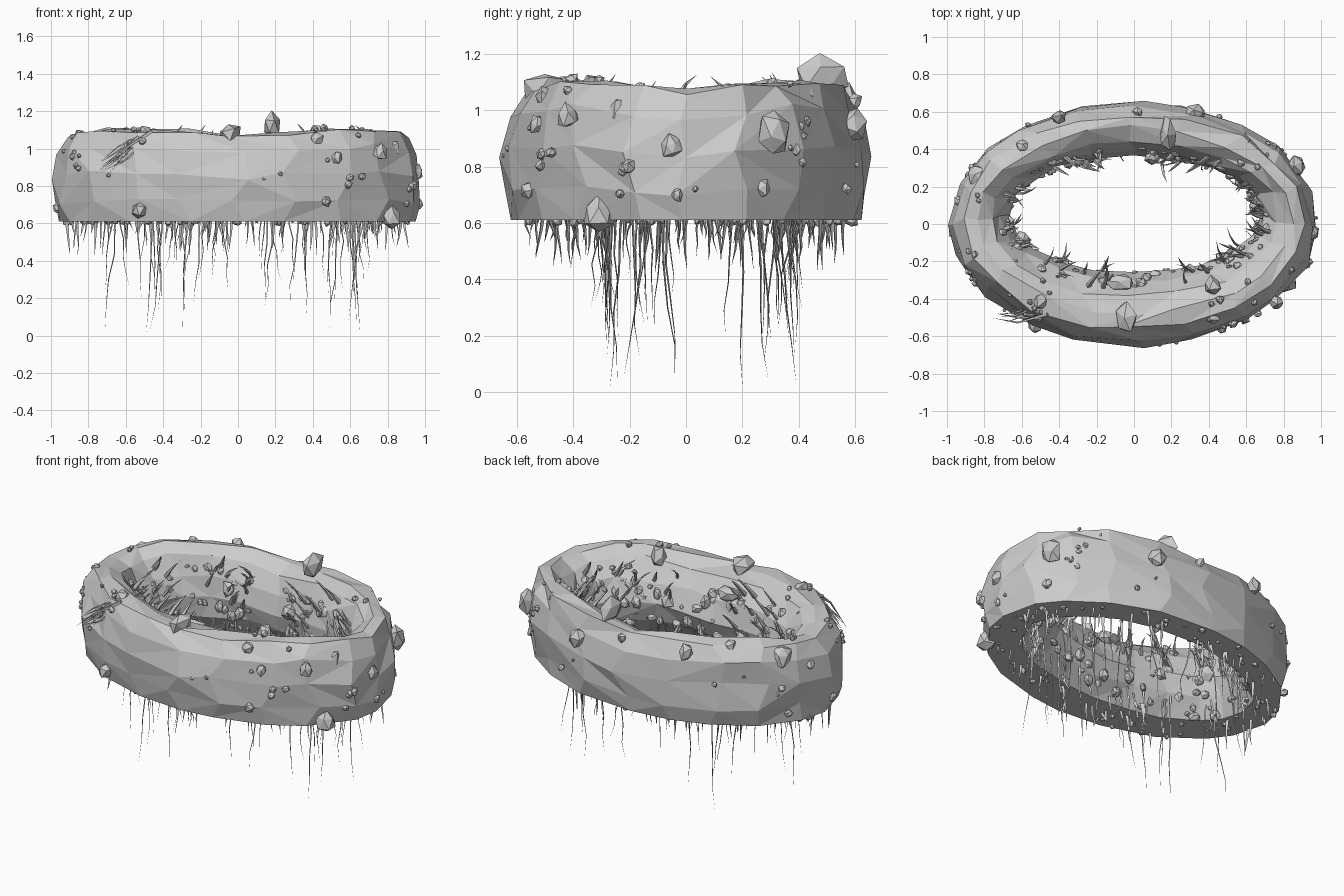
import bpy, bmesh, math, random
from mathutils import Vector, Matrix

random.seed(7)
uni = random.uniform
if "Cube" in bpy.data.objects:
    bpy.data.objects.remove(bpy.data.objects["Cube"])

stone = bpy.data.materials.new("grey stone")
stone.use_nodes = True
stone.diffuse_color = (0.6, 0.6, 0.6, 1)
stone.node_tree.nodes["Principled BSDF"].inputs["Base Color"].default_value = (0.6, 0.6, 0.6, 1)

# Ring cross-section: (fraction from outer to inner edge, height), undercut on the inside
PROFILE = [(0.08, 0.61), (0.02, 0.71), (0.0, 0.85), (0.07, 0.98), (0.22, 1.06), (0.45, 1.075),
           (0.68, 1.03), (0.88, 0.93), (1.0, 0.81), (0.92, 0.71), (0.68, 0.61)]


def ring_point(angle, u):
    """Point on the ring; u runs 0..1 along the cross-section."""
    k = min(u, 0.9999) * (len(PROFILE) - 1)
    i = int(k)
    (f0, z0), (f1, z1) = PROFILE[i], PROFILE[i + 1]
    f, z = f0 + (f1 - f0) * (k - i), z0 + (z1 - z0) * (k - i)
    c, s = math.cos(angle), math.sin(angle)
    z += max(0, z - 0.61) / 0.47 * (0.05 * abs(math.sin(2 * angle)) - 0.01)
    outer, inner = Vector((0.98 * c, 0.65 * s, z)), Vector((0.67 * c, 0.045 + 0.31 * s, z))
    return outer.lerp(inner, f)


def finish(name, bm):
    bmesh.ops.recalc_face_normals(bm, faces=bm.faces)
    mesh = bpy.data.meshes.new(name)
    bm.to_mesh(mesh)
    bm.free()
    mesh.materials.append(stone)
    obj = bpy.data.objects.new(name, mesh)
    bpy.context.collection.objects.link(obj)


def add_rock(bm, pos, size):
    """Faceted stone: hull of jittered points, size = half extents."""
    turn = Matrix.Rotation(uni(0, 6.28), 3, Vector((uni(-1, 1), uni(-1, 1), uni(-1, 1))))
    part = bmesh.new()
    bmesh.ops.create_icosphere(part, subdivisions=1, radius=1)
    verts = [bm.verts.new(Vector(pos) + Vector(a * b for a, b in zip(turn @ v.co * uni(0.72, 1.15), size)))
             for v in part.verts]
    part.free()
    hull = bmesh.ops.convex_hull(bm, input=verts)
    loose = [v for v in hull["geom_interior"] if isinstance(v, bmesh.types.BMVert)]
    bmesh.ops.delete(bm, geom=loose, context="VERTS")


def add_strand(bm, points, radius, sides=3, power=1.0):
    """Tapering strand along a path, closed to a point."""
    rings = []
    for i, p in enumerate(points[:-1]):
        d = (points[i + 1] - p).normalized()
        a = d.orthogonal().normalized()
        b = d.cross(a)
        r = radius * (1 - i / (len(points) - 1)) ** power
        rings.append([bm.verts.new(p + r * (math.cos(t) * a + math.sin(t) * b))
                      for t in (math.tau * k / sides for k in range(sides))])
    tip = bm.verts.new(points[-1])
    bm.faces.new(rings[0])
    for k in range(sides):
        n = (k + 1) % sides
        for lo, hi in zip(rings, rings[1:]):
            bm.faces.new((lo[k], lo[n], hi[n], hi[k]))
        bm.faces.new((rings[-1][k], rings[-1][n], tip))


# Faceted ring body with a flat underside
bm = bmesh.new()
SEG, ROWS = 20, len(PROFILE)
grid = []
for i in range(SEG):
    row = []
    for j in range(ROWS):
        edge = j in (0, ROWS - 1)
        p = ring_point(math.tau * (i + uni(-0.2, 0.2)) / SEG, j / (ROWS - 1))
        jit = 0.008 if edge else 0.015
        p += Vector((uni(-jit, jit), uni(-jit, jit), 0 if edge else uni(-jit, jit)))
        row.append(bm.verts.new(p))
    grid.append(row)
for i in range(SEG):
    a, b = grid[i], grid[(i + 1) % SEG]
    for j in range(ROWS):
        n = (j + 1) % ROWS
        quad = [a[j], b[j], b[n], a[n]]
        if random.random() < 0.5:
            quad = quad[1:] + quad[:1]
        bm.faces.new(quad[:3])
        bm.faces.new([quad[0], quad[2], quad[3]])
finish("rock_ring", bm)

# Large boulders set into the ring: x, y, z, radius
bm = bmesh.new()
for x, y, z, r in [
        (-0.53, -0.54, 0.67, 0.05), (0.82, -0.31, 0.63, 0.065), (0.42, -0.33, 1.07, 0.055),
        (0.96, -0.05, 0.87, 0.04), (0.76, -0.42, 0.98, 0.045), (0.86, 0.27, 0.72, 0.035),
        (0.33, 0.59, 0.95, 0.055), (-0.4, 0.57, 1.04, 0.05), (-0.84, 0.26, 1.02, 0.065),
        (0.82, -0.23, 1.0, 0.05), (0.82, -0.1, 1.02, 0.055), (-0.5, -0.41, 1.07, 0.055),
        (0.42, -0.5, 1.05, 0.04), (0.53, -0.53, 0.95, 0.032), (0.47, -0.56, 0.72, 0.03),
        (-0.93, 0.12, 0.94, 0.035), (-0.965, -0.05, 0.68, 0.03), (0.97, -0.03, 0.7, 0.022),
        (0.6, 0.42, 1.06, 0.04), (-0.6, 0.42, 1.08, 0.04), (0.02, 0.6, 1.03, 0.03),
        (0.66, 0.1, 0.85, 0.05), (-0.6, -0.08, 0.85, 0.05), (0.1, 0.36, 0.85, 0.05),
        (-0.3, 0.34, 0.9, 0.045), (0.3, -0.26, 0.85, 0.045), (0.93, -0.2, 0.8, 0.03)]:
    add_rock(bm, (x, y, z), (r, r, r * 1.15))
for pos, size in [((0.18, 0.48, 1.12), (0.05, 0.1, 0.075)), ((-0.04, -0.5, 1.07), (0.065, 0.09, 0.07)),
                  ((0.87, 0.31, 0.92), (0.055, 0.06, 0.09)), ((-0.08, -0.31, 0.98), (0.085, 0.05, 0.05))]:
    add_rock(bm, pos, size)
finish("boulders", bm)

# Small stones in clusters outside, dense rubble inside
bm = bmesh.new()
for _ in range(30):
    ang, u = uni(0, math.tau), uni(0.08, 0.6)
    for _ in range(random.choice((1, 1, 2, 3))):
        r = uni(0.01, 0.026)
        add_rock(bm, ring_point(ang + uni(-0.06, 0.06), u + uni(-0.04, 0.04)), (r, r, r))
finish("outer_pebbles", bm)
bm = bmesh.new()
for _ in range(190):
    r = uni(0.014, 0.038)
    add_rock(bm, ring_point(uni(0, math.tau), uni(0.64, 0.99)), (r, r * uni(0.6, 1.1), r * uni(0.7, 1.4)))
finish("inner_rubble", bm)
bm = bmesh.new()
for _ in range(50):
    ang, r = uni(0, math.tau), uni(0.01, 0.024)
    p = ring_point(ang, 0).lerp(ring_point(ang, 1), uni(0.05, 0.95))
    add_rock(bm, p, (r, r, r * 1.2))
finish("underside_stones", bm)

# Curved blades in tufts on the inner slope
bm = bmesh.new()
for ang in (0.1, 0.45, 1.0, 1.25, 1.9, 2.15, 2.8, 3.3, 3.6, 4.0, 4.4, 5.2, 5.6, 6.0):
    for _ in range(random.choice((4, 5, 7))):
        base = ring_point(ang + uni(-0.12, 0.12), uni(0.64, 0.82))
        inward = Vector((-base.x, 0.05 - base.y, 0)).normalized()
        side = Vector((-inward.y, inward.x, 0)) * uni(-0.8, 0.8)
        size = uni(0.08, 0.17)
        pts = [base + size * (t * 0.65 * inward + t * t * side * 0.7 + Vector((0, 0, t - 0.2 * t * t)))
               for t in (0, 0.35, 0.7, 1)]
        add_strand(bm, pts, uni(0.008, 0.016), 4, 0.7)
finish("grass_blades", bm)

# Bundle of dry twigs on the front shoulder
bm = bmesh.new()
for _ in range(14):
    start = Vector((-0.74, -0.5, 0.88)) + Vector((uni(-0.02, 0.1), uni(-0.03, 0.03), uni(-0.02, 0.06)))
    end = Vector((-0.48, -0.43, 1.08)) + Vector((uni(-0.1, 0.04), uni(-0.06, 0.02), uni(-0.05, 0.02)))
    mid = start.lerp(end, 0.5) + Vector((uni(-0.02, 0.02), uni(-0.04, 0), uni(-0.02, 0.02)))
    add_strand(bm, [end, mid, start], uni(0.008, 0.013), 4)
finish("twig_bundle", bm)


def add_root(bm, base, depth, radius, drift, wobble, steps):
    """Hanging root: drift leans it sideways, wobble kinks it."""
    lean = Vector((uni(-drift, drift), uni(-drift, drift), depth - base.z))
    pts = [base]
    for k in range(1, steps + 1):
        pts.append(base + lean * k / steps + Vector((uni(-wobble, wobble), uni(-wobble, wobble), 0)))
    add_strand(bm, pts, radius, 3, 0.8)


# Long hanging roots by x position and lowest height, then short fringe
bm = bmesh.new()
LONG = [(-0.65, 0.03), (-0.55, 0.2), (-0.46, 0.01), (-0.4, 0.02), (-0.3, 0.03), (-0.27, 0.12),
        (-0.2, 0.17), (-0.09, 0.23), (0.15, 0.18), (0.2, 0.16), (0.33, 0.16), (0.37, 0.1),
        (0.5, 0.12), (0.55, 0.04), (0.6, 0.05), (0.63, 0.0), (0.67, 0.08)]
for n, (x, low) in enumerate(LONG):
    ang = math.acos(x / 0.71) * (1 if n % 2 else -1)
    add_root(bm, ring_point(ang, 0.91), low, 0.006, 0.07, 0.01, 5)
    for _ in range(2):
        add_root(bm, ring_point(ang + uni(-0.14, 0.14), 0.93), low + uni(0.1, 0.3), 0.005, 0.06, 0.01, 5)
finish("long_roots", bm)
bm = bmesh.new()
for n in range(100):
    ang = uni(0, math.tau)
    p = ring_point(ang, 0).lerp(ring_point(ang, 0.9), uni(0.08, 1))
    p.z = 0.63
    add_root(bm, p, uni(0.42, 0.58), uni(0.006, 0.012), 0.03, 0.005, 3)
finish("short_roots", bm)
